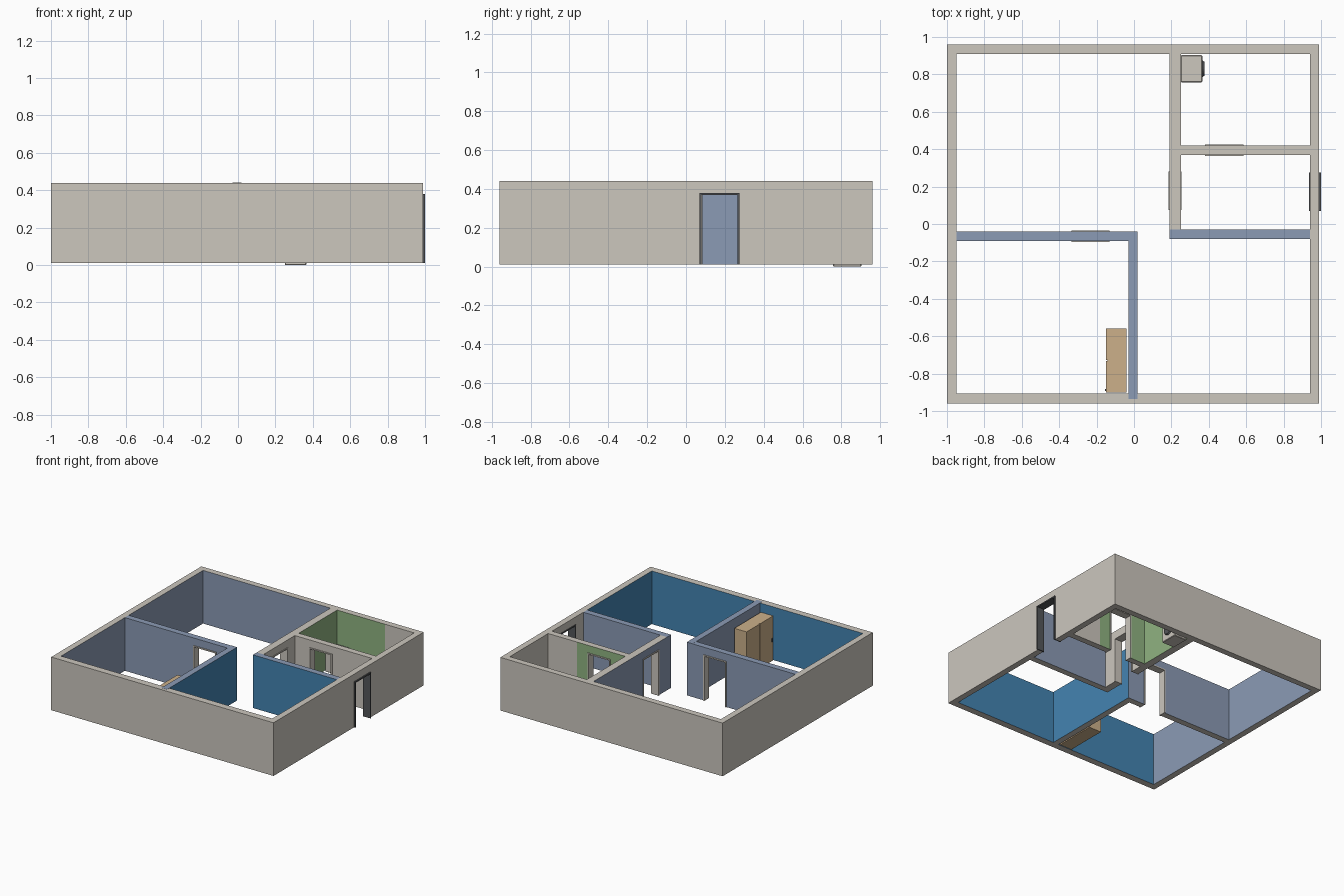
import bpy, bmesh, math
from mathutils import Vector, Matrix

cube = bpy.data.objects.get("Cube")
if cube:
    bpy.data.objects.remove(cube, do_unlink=True)


def material(name, r, g, b):
    lin = [(c / 255 / 12.92) if c < 11 else ((c / 255 + 0.055) / 1.055) ** 2.4 for c in (r, g, b)]
    m = bpy.data.materials.new(name)
    m.use_nodes = True
    m.diffuse_color = (*lin, 1)
    m.node_tree.nodes["Principled BSDF"].inputs["Base Color"].default_value = (*lin, 1)
    return m


PLASTER, SLATE, BLUE, GREEN, WOOD, DARK = range(6)
MATS = [material("plaster", 204, 199, 190), material("slate_blue_paint", 139, 155, 181),
        material("deep_blue_paint", 68, 132, 178), material("green_paint", 144, 179, 129),
        material("light_wood", 204, 176, 138), material("dark_grey", 84, 86, 89)]

BASE, TOP, DOOR_TOP = 0.01, 0.44, 0.38

# Room zones: x0, x1, y0, y1, paint seen from inside; the first match wins
ZONES = [
    (0.02, 0.15, -0.905, -0.04, BLUE),      # study, hall side
    (0.02, 0.94, -0.905, -0.08, BLUE),      # study
    (-0.95, -0.03, -0.905, -0.88, BLUE),    # bedroom accent wall
    (-0.95, -0.03, -0.905, -0.09, SLATE),   # bedroom
    (-0.95, 0.19, -0.08, 0.91, SLATE),      # living room
    (0.25, 0.94, -0.03, -0.01, SLATE),      # entry accent wall
    (0.25, 0.68, 0.42, 0.91, GREEN),        # bathroom
]
SPLIT_X = (-0.95, -0.03, 0.02, 0.19, 0.25, 0.68, 0.94)
SPLIT_Y = (-0.905, -0.09, -0.04, -0.08, -0.03, 0.37, 0.42, 0.91)


def add_box(bm, x0, x1, y0, y1, z0, z1):
    mat = Matrix.Translation(((x0 + x1) / 2, (y0 + y1) / 2, (z0 + z1) / 2))
    mat = mat @ Matrix.Diagonal((x1 - x0, y1 - y0, z1 - z0, 1))
    bmesh.ops.create_cube(bm, size=1, matrix=mat)


def finish(name, bm, paint):
    bm.normal_update()
    for f in bm.faces:
        f.material_index = paint(f) if callable(paint) else paint
    me = bpy.data.meshes.new(name)
    for m in MATS:
        me.materials.append(m)
    bm.to_mesh(me)
    bm.free()
    ob = bpy.data.objects.new(name, me)
    bpy.context.collection.objects.link(ob)
    return ob


def box(name, dims, paint):
    bm = bmesh.new()
    add_box(bm, *dims)
    return finish(name, bm, paint)


def door_parts(x0, x1, y0, y1, door):
    """Split a wall rectangle around a door: both sides and the middle."""
    a, b = door
    if x1 - x0 > y1 - y0:
        return (x0, a, y0, y1), (b, x1, y0, y1), (a, b, y0, y1)
    return (x0, x1, y0, a), (x0, x1, b, y1), (x0, x1, a, b)


def wall(name, x0, x1, y0, y1, top_paint=PLASTER, door=None, lift=0.0):
    bm = bmesh.new()
    if door:
        left, right, over = door_parts(x0, x1, y0, y1, door)
        add_box(bm, *left, BASE, TOP)
        add_box(bm, *right, BASE, TOP)
        add_box(bm, *over, DOOR_TOP, TOP)
    else:
        add_box(bm, x0, x1, y0, y1, BASE, TOP + lift)
    # Cut the wall at room boundaries so each room gets its own paint
    for axis, cuts in (((1, 0, 0), SPLIT_X), ((0, 1, 0), SPLIT_Y)):
        for c in cuts:
            bmesh.ops.bisect_plane(bm, geom=bm.verts[:] + bm.edges[:] + bm.faces[:],
                                   plane_co=Vector(axis) * c, plane_no=axis)

    def paint(f):
        if f.normal.z > 0.5:
            return top_paint
        if f.normal.z < -0.5:
            return PLASTER
        p = f.calc_center_median() + f.normal * 0.01
        for ax, bx, ay, by, col in ZONES:
            if ax < p.x < bx and ay < p.y < by:
                return col
        return PLASTER
    return finish(name, bm, paint)


def door_frame(name, x0, x1, y0, y1, door, paint):
    """Two jambs and a head lining a doorway."""
    t = 0.01
    a, b = door
    bm = bmesh.new()
    for lo, hi, z0, z1 in ((a, a + t, BASE, DOOR_TOP), (b - t, b, BASE, DOOR_TOP),
                           (a + t, b - t, DOOR_TOP - t, DOOR_TOP)):
        part = door_parts(x0, x1, y0, y1, (lo, hi))[2]
        add_box(bm, *part, z0, z1)
    return finish(name, bm, paint)


# Outer walls
ENTRANCE = (0.07, 0.275)
wall("front_wall", -1, 0.99, -0.96, -0.905)
wall("back_wall", -1, 0.99, 0.91, 0.96)
wall("right_wall", -1, -0.95, -0.905, 0.91)
wall("left_wall", 0.94, 0.99, -0.905, 0.91, door=ENTRANCE)

# Inner walls
BEDROOM_DOOR, LIVING_DOOR, BATH_DOOR = (-0.335, -0.13), (0.075, 0.28), (0.38, 0.585)
wall("bedroom_study_wall", -0.03, 0.02, -0.935, -0.04, SLATE, lift=0.001)
wall("bedroom_living_wall", -0.95, -0.03, -0.09, -0.04, SLATE, BEDROOM_DOOR)
wall("study_entry_wall", 0.19, 0.94, -0.08, -0.03, SLATE)
wall("living_entry_wall", 0.19, 0.25, -0.03, 0.91, door=LIVING_DOOR)
wall("entry_bathroom_wall", 0.25, 0.94, 0.37, 0.42, door=BATH_DOOR)

# Door frames
door_frame("entrance_frame", 0.935, 1.0, -0.9, 0.9, ENTRANCE, DARK)
door_frame("bedroom_door_frame", -0.9, 0, -0.096, -0.034, BEDROOM_DOOR, PLASTER)
door_frame("living_door_frame", 0.185, 0.255, 0, 0.9, LIVING_DOOR, PLASTER)
door_frame("bathroom_door_frame", 0.25, 0.94, 0.364, 0.426, BATH_DOOR, PLASTER)

# Wardrobe with two doors and a handle
box("wardrobe_body", (-0.142, -0.04, -0.9, -0.56, BASE, 0.37), WOOD)
for side, y0, y1 in (("front", -0.9, -0.732), ("back", -0.728, -0.56)):
    box("wardrobe_door_" + side, (-0.15, -0.142, y0, y1, BASE, 0.37), WOOD)
box("wardrobe_handle", (-0.156, -0.15, -0.892, -0.882, 0.165, 0.195), DARK)

# Washing machine with a round door
washer = box("washer_body", (0.25, 0.365, 0.757, 0.903, 0, 0.17), PLASTER)
bevel = washer.modifiers.new("soft_edges", "BEVEL")
bevel.width = 0.004
bm = bmesh.new()
turn = Matrix.Translation((0.37, 0.83, 0.08)) @ Matrix.Rotation(math.pi / 2, 4, "Y")
bmesh.ops.create_cone(bm, cap_ends=True, segments=24, radius1=0.045, radius2=0.038,
                      depth=0.012, matrix=turn)
finish("washer_door", bm, DARK)
